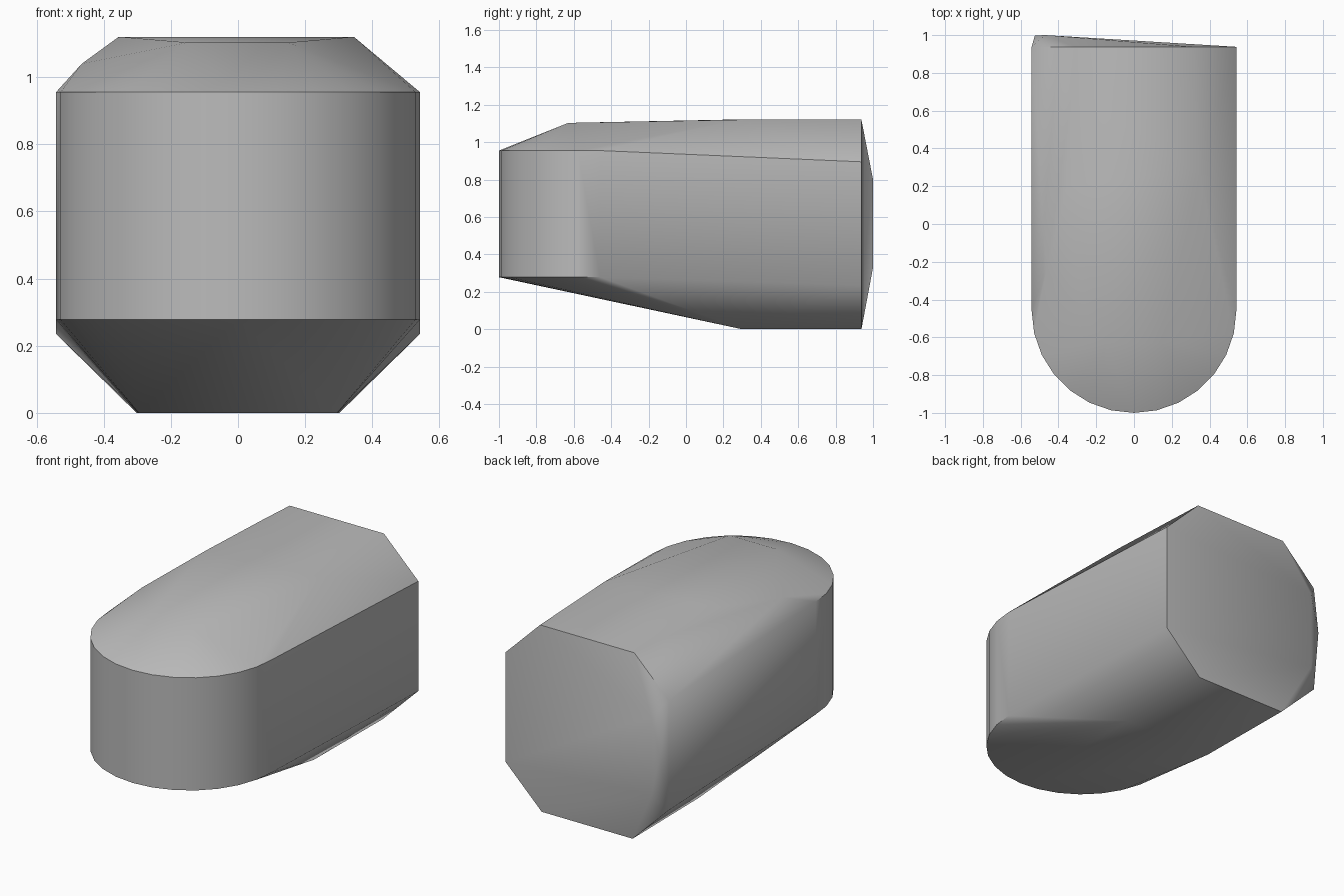
import bpy, bmesh
from math import sin, cos, pi, radians

cube = bpy.data.objects.get("Cube")
if cube:
    bpy.data.objects.remove(cube, do_unlink=True)

grey = bpy.data.materials.new("plain grey")
grey.use_nodes = True
colour = (0.5, 0.5, 0.5, 1)
grey.diffuse_color = colour
grey.node_tree.nodes["Principled BSDF"].inputs["Base Color"].default_value = colour

R = 0.542          # half width and nose radius
BACK = 0.938       # where the long sides end
points = []

# Rounded nose: upright wall between the lower and upper belt edges
STEPS = 14
for i in range(STEPS + 1):
    a = pi * i / STEPS
    for z in (0.278, 0.955):
        points.append((R * cos(a), -0.458 - R * sin(a), z))

# Mirrored corners of the back, the flat underside and the front of the roof
for s in (-1, 1):
    points += [(s * R, BACK, 0.235), (s * R, BACK, 0.895),
               (s * 0.302, BACK, 0), (s * 0.295, 0.3, 0),
               (s * 0.313, BACK, 1.12), (s * 0.15, -0.63, 1.103)]

# Uneven shoulders of the roof
points += [(-0.33, 0.69, 1.12), (-0.355, 0.2, 1.12), (-0.465, -0.25, 1.04),
           (0.345, 0.28, 1.12)]

# Slight bulge along one back corner
points += [(-0.525, 0.998, 0.57), (-0.47, 1.0, 0.8), (-0.47, 1.0, 0.33)]

# Wrap everything in one tight skin
bm = bmesh.new()
for p in points:
    bm.verts.new(p)
hull = bmesh.ops.convex_hull(bm, input=bm.verts)
loose = [v for v in bm.verts if not v.link_faces]
bmesh.ops.delete(bm, geom=loose, context="VERTS")
bmesh.ops.dissolve_limit(bm, angle_limit=radians(0.5),
                         verts=bm.verts, edges=bm.edges)
bmesh.ops.recalc_face_normals(bm, faces=bm.faces)
mesh = bpy.data.meshes.new("rounded_block")
bm.to_mesh(mesh)
bm.free()
mesh.materials.append(grey)

block = bpy.data.objects.new("rounded_block", mesh)
bpy.context.collection.objects.link(block)
bpy.ops.object.select_all(action="DESELECT")
block.select_set(True)
bpy.context.view_layer.objects.active = block
bpy.ops.object.shade_smooth_by_angle(angle=radians(45))
